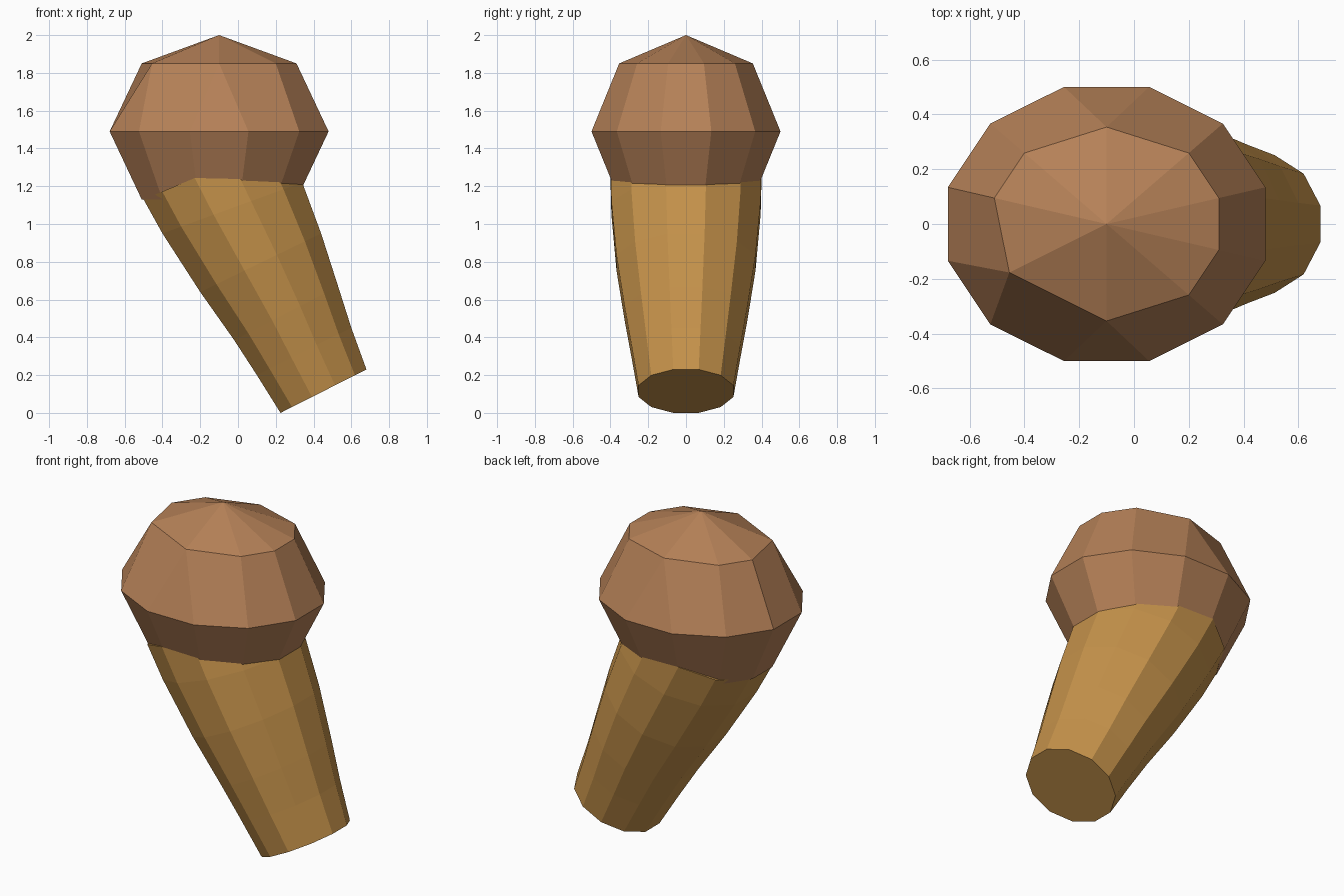
import bpy, bmesh, math
from mathutils import Vector

if "Cube" in bpy.data.objects:
    bpy.data.objects.remove(bpy.data.objects["Cube"])

SIDES = 12


def material(name, srgb):
    m = bpy.data.materials.new(name)
    m.diffuse_color = [(c / 255) ** 2.2 for c in srgb] + [1]
    m.use_nodes = True
    m.node_tree.nodes["Principled BSDF"].inputs["Base Color"].default_value = m.diffuse_color
    return m


def angle(i):
    return math.radians(15 + 30 * i)


def bridge(bm, low, high):
    for i in range(SIDES):
        j = (i + 1) % SIDES
        bm.faces.new((low[i], low[j], high[j], high[i]))


def finish(bm, name, mat):
    bmesh.ops.remove_doubles(bm, verts=bm.verts, dist=0.001)
    bmesh.ops.recalc_face_normals(bm, faces=bm.faces)
    mesh = bpy.data.meshes.new(name)
    bm.to_mesh(mesh)
    bm.free()
    mesh.materials.append(mat)
    ob = bpy.data.objects.new(name, mesh)
    bpy.context.collection.objects.link(ob)
    return ob


# Faceted rounded cap: lower rim, equator, upper ring and peak
bm = bmesh.new()
rings = []
for z, s in ((1.13, 0.707), (1.49, 1.0), (1.85, 0.707)):
    rings.append([bm.verts.new((-0.1 + 0.6 * s * math.cos(angle(i)),
                                0.518 * s * math.sin(angle(i)), z))
                  for i in range(SIDES)])
# Upper ring has three pairs of corners merged
for a, b in ((2, 3), (6, 7), (8, 9)):
    mid = (rings[2][a].co + rings[2][b].co) / 2
    rings[2][a].co = rings[2][b].co = mid
bridge(bm, rings[0], rings[1])
bridge(bm, rings[1], rings[2])
peak = bm.verts.new((-0.1, 0, 2.0))
for i in range(SIDES):
    bm.faces.new((rings[2][i], rings[2][(i + 1) % SIDES], peak))
bm.faces.new(rings[0])
finish(bm, "rounded_cap", material("warm brown", (180, 128, 88)))

# Leaning tapered stem: (left x, left z, right x, right z, half width) per ring
profile = ((0.225, 0.0, 0.68, 0.23, 0.251),
           (0.10, 0.20, 0.60, 0.45, 0.288),
           (-0.02, 0.385, 0.53, 0.67, 0.325),
           (-0.20, 0.64, 0.44, 0.95, 0.368),
           (-0.40, 0.95, 0.34, 1.22, 0.395),
           (-0.50, 1.13, 0.24, 1.44, 0.40))
bm = bmesh.new()
rings = []
k = math.cos(math.radians(15))
for lx, lz, rx, rz, w in profile:
    centre = Vector(((lx + rx) / 2, 0, (lz + rz) / 2))
    across = Vector(((rx - lx) / 2, 0, (rz - lz) / 2)) / k
    rings.append([bm.verts.new(centre + across * math.cos(angle(i))
                               + Vector((0, w / k * math.sin(angle(i)), 0)))
                  for i in range(SIDES)])
for low, high in zip(rings, rings[1:]):
    bridge(bm, low, high)
bm.faces.new(rings[0])
bm.faces.new(rings[-1])
finish(bm, "tapered_stem", material("golden tan", (196, 145, 76)))
